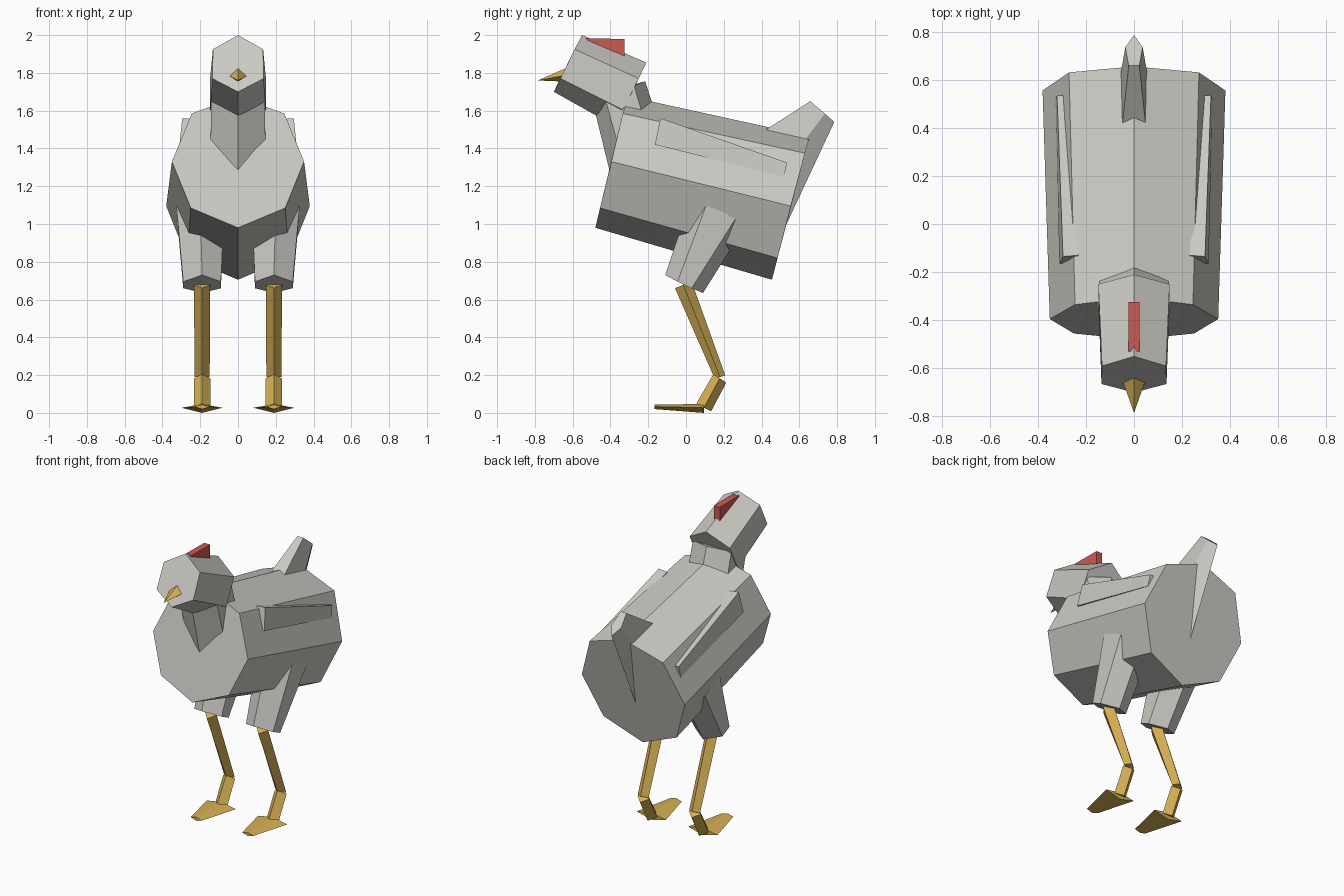
import bpy, bmesh


def material(name, rgb):
    m = bpy.data.materials.new(name)
    m.diffuse_color = (*rgb, 1)
    return m


FEATHER = material("pale_feather", (0.60, 0.59, 0.55))
YELLOW = material("leg_yellow", (0.68, 0.44, 0.09))
RED = material("comb_red", (0.60, 0.10, 0.08))


def ring(half, cx=0.0):
    """Closed loop from a half outline (x, y, z), mirrored about x = cx."""
    right = [(cx + x, y, z) for x, y, z in half]
    left = [(cx - x, y, z) for x, y, z in reversed(half) if x > 1e-6]
    return right + left


def loft(name, mat, *rings):
    """Skin matching loops; single-point loops become tips."""
    bm = bmesh.new()
    loops = [[bm.verts.new(p) for p in r] for r in rings]
    for a, b in zip(loops, loops[1:]):
        n = max(len(a), len(b))
        for i in range(n):
            j = (i + 1) % n
            if len(b) == 1:
                bm.faces.new((a[i], a[j], b[0]))
            else:
                bm.faces.new((a[i], a[j], b[j], b[i]))
    for l in (loops[0], loops[-1]):
        if len(l) > 2:
            bm.faces.new(l)
    bmesh.ops.recalc_face_normals(bm, faces=bm.faces[:])
    me = bpy.data.meshes.new(name)
    bm.to_mesh(me)
    bm.free()
    me.materials.append(mat)
    ob = bpy.data.objects.new(name, me)
    bpy.context.collection.objects.link(ob)
    return ob


# Body: tilted eight-sided barrel
loft("body", FEATHER,
     ring([(0, -.305, 1.675), (.245, -.335, 1.585), (.35, -.395, 1.33),
           (.25, -.455, 1.085), (0, -.48, .98)]),
     ring([(0, .655, 1.465), (.27, .63, 1.375), (.38, .555, 1.095),
           (.27, .485, .82), (0, .455, .705)]))

# Neck and head: six-sided blocks
loft("neck", FEATHER,
     ring([(0, -.50, 1.67), (.142, -.435, 1.69), (.142, -.275, 1.735), (0, -.216, 1.756)]),
     ring([(0, -.385, 1.20), (.147, -.305, 1.22), (.147, -.145, 1.28), (0, -.07, 1.30)]))
loft("head", FEATHER,
     ring([(0, -.55, 2.0), (.133, -.59, 1.925), (.135, -.665, 1.77), (0, -.70, 1.70)]),
     ring([(0, -.21, 1.855), (.148, -.25, 1.77), (.148, -.335, 1.605), (0, -.37, 1.515)]))

# Beak and comb
loft("beak", YELLOW,
     ring([(0, -.60, 1.83), (.052, -.61, 1.79), (0, -.63, 1.75)]),
     ring([(0, -.64, 1.823), (.048, -.65, 1.785), (0, -.67, 1.755)]),
     [(0, -.785, 1.76)])
comb = [(-.53, 1.982), (-.325, 1.98), (-.325, 1.86), (-.50, 1.94)]
loft("comb", RED, *[[(x, y, z) for y, z in comb] for x in (-.022, .022)])

# Tail: tapered wedge sunk into the back of the body
loft("tail", FEATHER,
     ring([(.022, .658, 1.65), (.036, .735, 1.585), (0, .785, 1.54)]),
     ring([(.05, .40, 1.485), (.065, .57, 1.365), (0, .50, .93)]))

for side, s in (("right", 1), ("left", -1)):
    cx = .19 * s

    # Wing: thin slab leaning out of the flank
    loft(side + "_wing", FEATHER,
         [(s * x, y, z) for x, y, z in
          ((.295, -.135, 1.56), (.31, -.165, 1.42), (.23, -.165, 1.42), (.23, -.13, 1.555))],
         [(s * x, y, z) for x, y, z in
          ((.32, .535, 1.325), (.326, .52, 1.25), (.28, .52, 1.25), (.293, .535, 1.325))])

    # Thigh: six-sided, widening up into the body
    loft(side + "_thigh", FEATHER,
         ring([(0, -.11, .73), (.10, -.045, .695), (.10, .03, .66), (0, .09, .635)], cx),
         ring([(0, .01, 1.09), (.128, .115, 1.12), (.122, .26, 1.025), (0, .32, 1.0)],
              cx + .01 * s))

    # Shank and ankle: diamond bars
    loft(side + "_shank", YELLOW,
         ring([(0, -.058, .66), (.043, -.014, .678), (0, .03, .695)], cx),
         ring([(0, .152, .182), (.04, .18, .19), (0, .208, .198)], cx))
    loft(side + "_ankle", YELLOW,
         ring([(0, .145, .205), (.044, .178, .182), (0, .213, .16)], cx),
         ring([(0, .055, .05), (.044, .095, .028), (0, .133, .008)], cx))

    # Foot: flat web, narrow at the toe
    loft(side + "_foot", YELLOW,
         ring([(0, -.167, .044), (.042, -.167, .033), (0, -.167, .02)], cx),
         ring([(0, .095, .047), (.108, .095, .027), (0, .095, 0)], cx))
